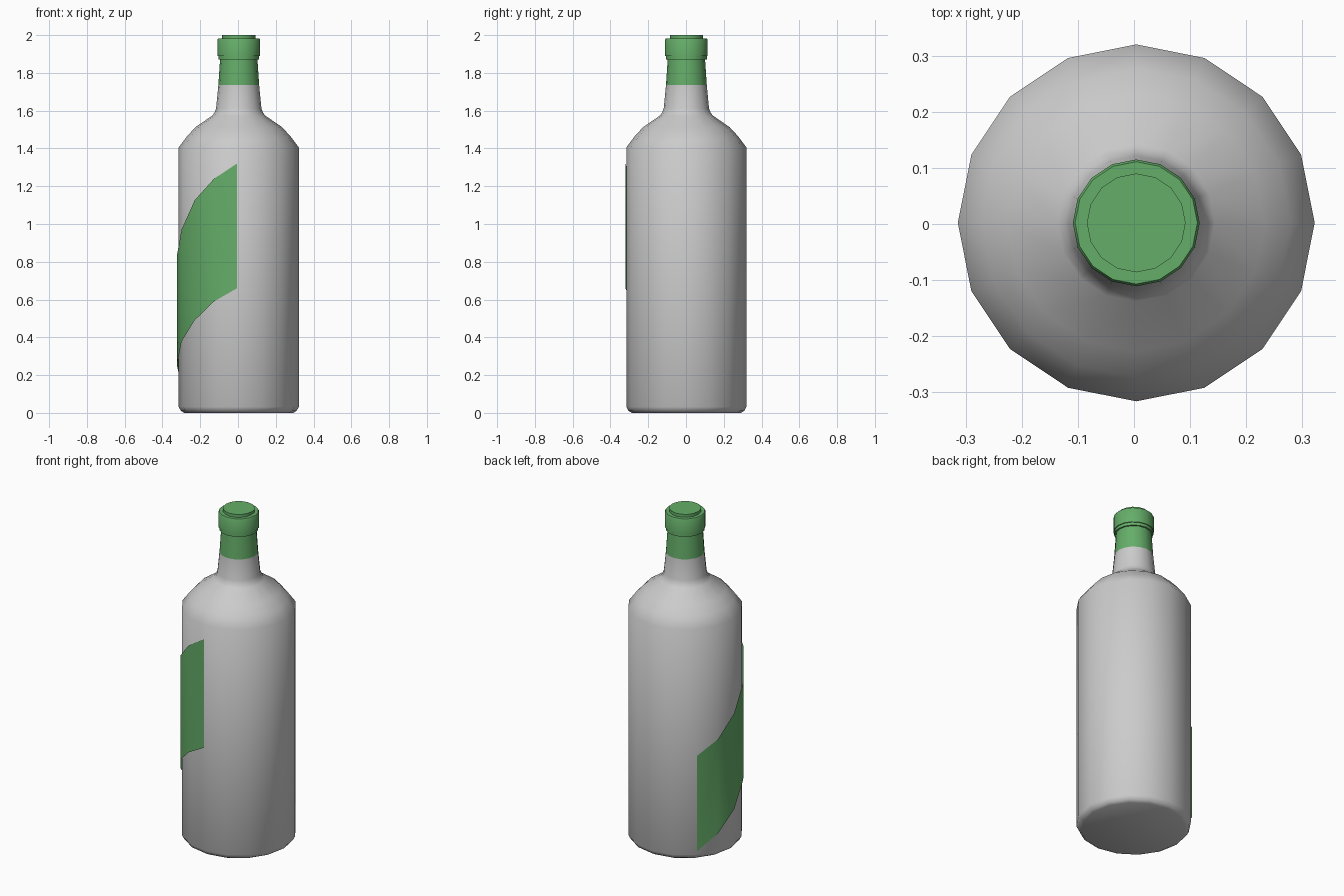
import bpy, bmesh
from math import cos, sin, pi, radians

if "Cube" in bpy.data.objects:
    bpy.data.objects.remove(bpy.data.objects["Cube"])

SIDES = 16
GREEN = bpy.data.materials.new("green")
GREEN.diffuse_color = (0.13, 0.42, 0.14, 1)
GREEN.use_nodes = True
GREEN.node_tree.nodes["Principled BSDF"].inputs["Base Color"].default_value = GREEN.diffuse_color


def finish(name, bm, location, angle, material=None):
    mesh = bpy.data.meshes.new(name)
    bm.to_mesh(mesh)
    bm.free()
    obj = bpy.data.objects.new(name, mesh)
    bpy.context.collection.objects.link(obj)
    obj.location = location
    if material:
        mesh.materials.append(material)
    bpy.ops.object.select_all(action='DESELECT')
    obj.select_set(True)
    bpy.context.view_layer.objects.active = obj
    bpy.ops.object.shade_smooth_by_angle(angle=radians(angle))
    return obj


def ring_point(r, step, z):
    a = 2 * pi * step / SIDES
    return (r * cos(a), r * sin(a), z)


def lathe(name, profile, angle, cap_start, cap_end, material=None):
    bm = bmesh.new()
    rings = [[bm.verts.new(ring_point(r, i, z)) for i in range(SIDES)]
             for r, z in profile]
    for low, high in zip(rings, rings[1:]):
        for i in range(SIDES):
            j = (i + 1) % SIDES
            bm.faces.new((low[i], low[j], high[j], high[i]))
    if cap_start:
        bm.faces.new(rings[0][::-1])
    if cap_end:
        bm.faces.new(rings[-1])
    return finish(name, bm, (0.004, 0.002, 0), angle, material)


# Glass body, shoulder and lower neck
lathe("bottle_body",
      [(0.288, 0), (0.306, 0.01), (0.318, 0.032), (0.318, 1.405),
       (0.275, 1.463), (0.229, 1.513), (0.14, 1.574), (0.128, 1.59),
       (0.12, 1.612), (0.108, 1.735)], 50, True, False)

# Foil wrap, collar and stopper
lathe("neck_foil_and_cap",
      [(0.108, 1.735), (0.099, 1.872), (0.108, 1.872), (0.108, 1.89),
       (0.113, 1.89), (0.113, 1.975), (0.109, 1.982), (0.088, 1.982),
       (0.088, 2.0)], 35, False, True, GREEN)

# Slanted label wrapping from the front round the left side to the back
spans = [(0.66, 1.32), (0.59, 1.24), (0.49, 1.125), (0.378, 0.97),
         (0.25, 0.835), (0.142, 0.716), (0.055, 0.636)]
bm = bmesh.new()
columns = [[bm.verts.new(ring_point(0.318, 12 - k, z)) for z in span]
           for k, span in enumerate(spans)]
for a, b in zip(columns, columns[1:]):
    bm.faces.new((b[0], a[0], a[1], b[1]))
finish("label", bm, (-0.005, -0.002, 0), 50, GREEN)
